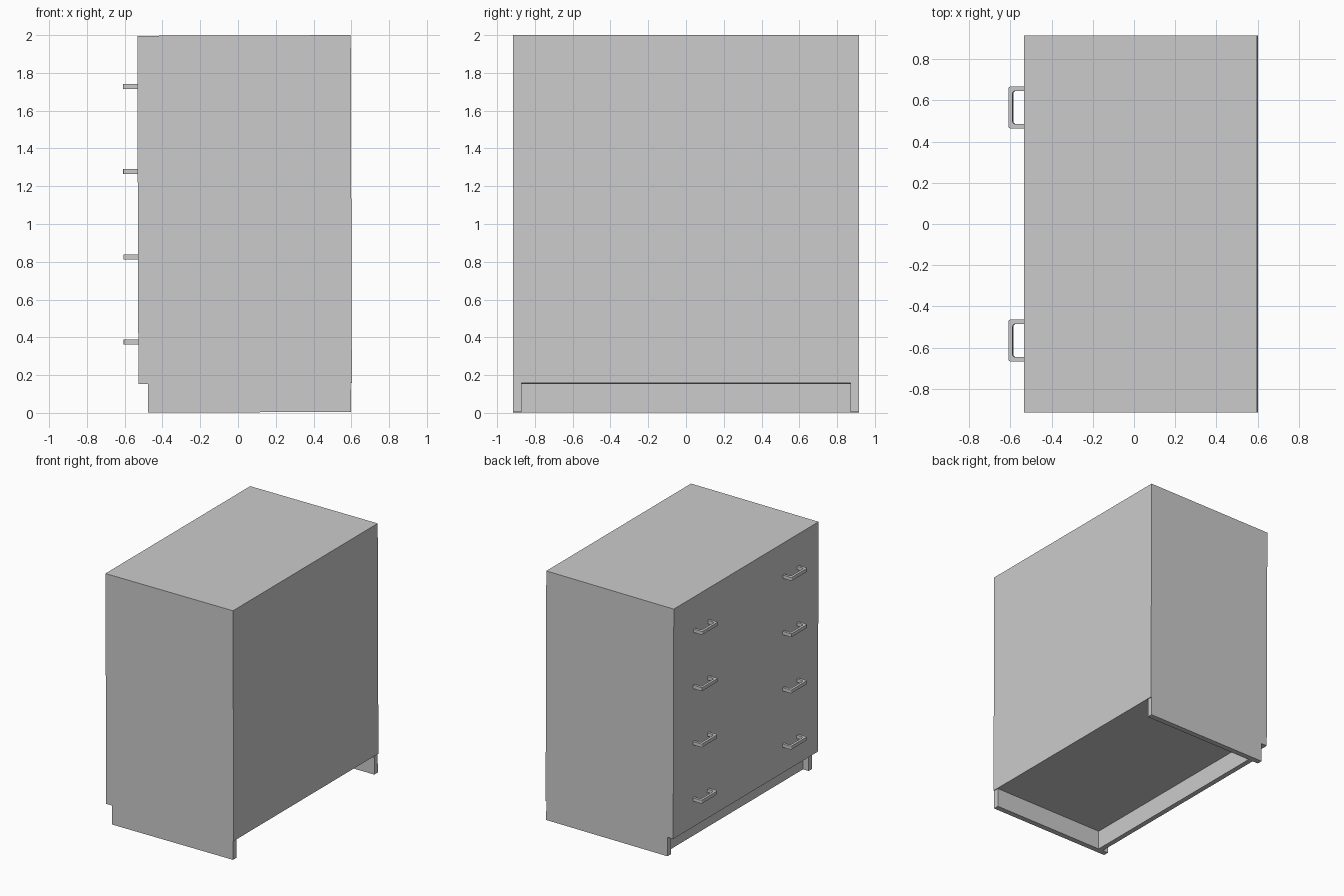
import bpy
import bmesh
import math
from mathutils import Matrix, Vector

if "Cube" in bpy.data.objects:
    bpy.data.objects.remove(bpy.data.objects["Cube"], do_unlink=True)

grey = bpy.data.materials.new("light_grey")
grey.use_nodes = True
GREY = (0.6, 0.6, 0.6, 1)
grey.diffuse_color = GREY
grey.node_tree.nodes["Principled BSDF"].inputs["Base Color"].default_value = GREY

# The whole cabinet leans very slightly towards its drawer side
LEAN = Matrix.Translation((0, 0, 1)) @ Matrix.Rotation(math.radians(-0.19), 4, "Y") @ Matrix.Translation((0, 0, -1))


def finish(name, bm):
    bmesh.ops.recalc_face_normals(bm, faces=bm.faces)
    bm.transform(LEAN)
    mesh = bpy.data.meshes.new(name)
    bm.to_mesh(mesh)
    bm.free()
    mesh.materials.append(grey)
    obj = bpy.data.objects.new(name, mesh)
    bpy.context.collection.objects.link(obj)
    return obj


def box(name, low, high):
    low, high = Vector(low), Vector(high)
    bm = bmesh.new()
    bmesh.ops.create_cube(bm, size=1)
    bmesh.ops.scale(bm, vec=high - low, verts=bm.verts)
    bmesh.ops.translate(bm, vec=(low + high) / 2, verts=bm.verts)
    return finish(name, bm)


def rounded_u(x_back, x_front, half, radius, steps=4):
    """Open U outline in plan, with its two front corners rounded."""
    pts = [(x_back, -half)]
    for sign, start in ((-1, 270), (1, 180)):
        for i in range(steps + 1):
            a = math.radians(start - 90 * i / steps)
            pts.append((x_front + radius + radius * math.cos(a),
                        sign * (half - radius) + radius * math.sin(a)))
    return pts + [(x_back, half)]


def handle(name, y, z, thick=0.027):
    outer = rounded_u(-0.53, -0.607, 0.101, 0.008)
    inner = rounded_u(-0.53, -0.588, 0.081, 0.016)
    bm = bmesh.new()
    rows = [[bm.verts.new((px, y + py, z - thick / 2)) for px, py in line]
            for line in (outer, inner)]
    for i in range(len(outer) - 1):
        bm.faces.new((rows[0][i], rows[0][i + 1], rows[1][i + 1], rows[1][i]))
    top = bmesh.ops.extrude_face_region(bm, geom=bm.faces[:], use_keep_orig=True)
    bmesh.ops.translate(bm, vec=(0, 0, thick),
                        verts=[v for v in top["geom"] if isinstance(v, bmesh.types.BMVert)])
    finish(name, bm)


# Carcass
box("cabinet_body", (-0.53, -0.916, 0.155), (0.6, 0.916, 1.998))

# Plinth: two side panels and a recessed kick board
for side, sign in (("front", -1), ("back", 1)):
    ys = sorted((sign * 0.916, sign * 0.872))
    box(f"{side}_plinth_panel", (-0.48, ys[0], 0.003), (0.594, ys[1], 0.155))
box("kick_board", (-0.43, -0.872, 0.003), (-0.39, 0.872, 0.155))

# Four rows of paired drawer handles
for row in range(4):
    for side, sign in (("front", -1), ("back", 1)):
        handle(f"{side}_handle_{row + 1}", sign * 0.566, 0.377 + row * 0.451)
